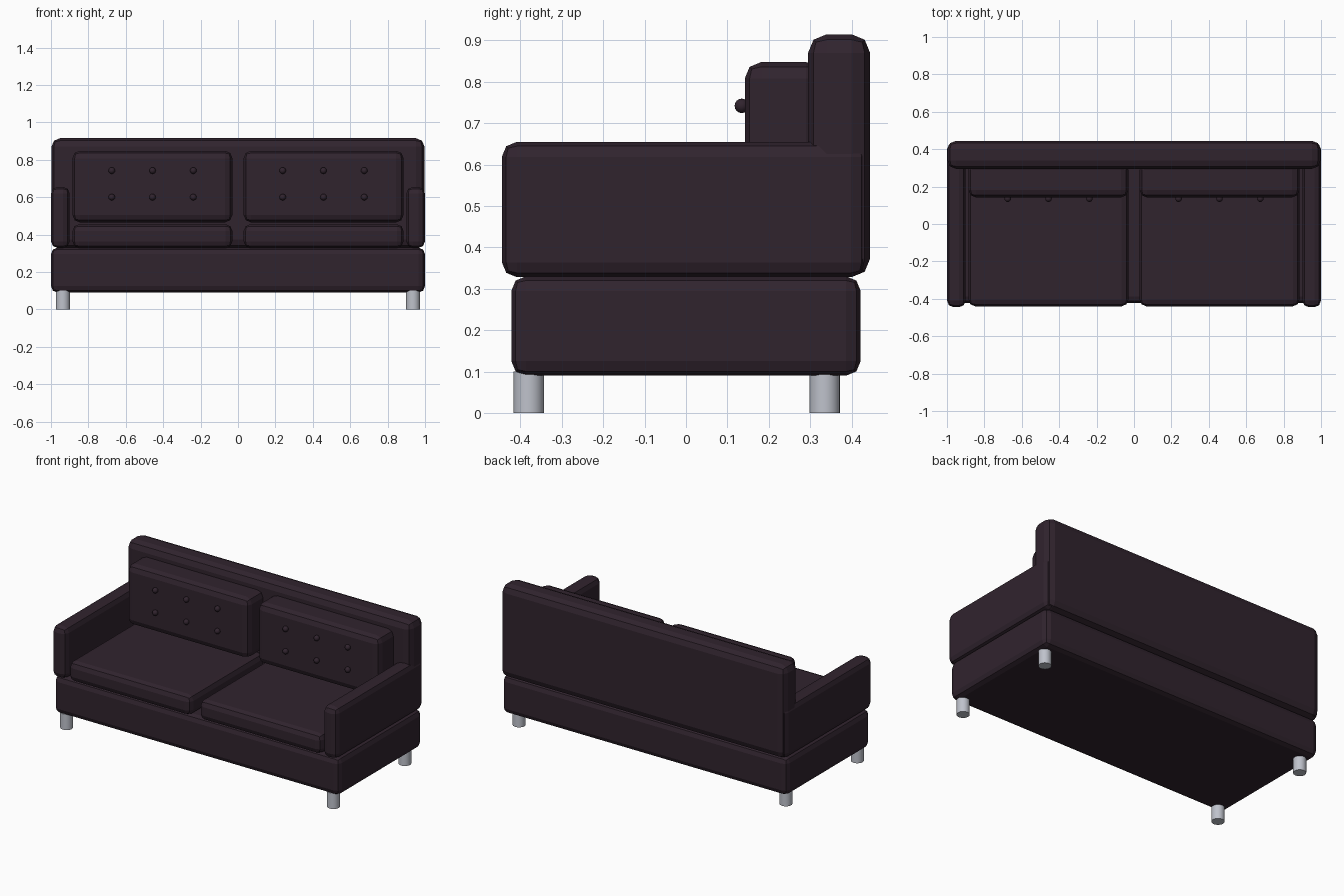
import bpy, math

if "Cube" in bpy.data.objects:
    bpy.data.objects.remove(bpy.data.objects["Cube"])


def material(name, rgb):
    m = bpy.data.materials.new(name)
    m.diffuse_color = (*rgb, 1)
    m.use_nodes = True
    m.node_tree.nodes["Principled BSDF"].inputs["Base Color"].default_value = m.diffuse_color
    return m


LEATHER = material("dark plum leather", (0.030, 0.017, 0.027))
METAL = material("brushed metal", (0.52, 0.54, 0.60))


def finish(name, mat):
    ob = bpy.context.object
    ob.name = name
    ob.data.materials.append(mat)
    return ob


def padded_box(name, x, y, z, bevel):
    """Upholstered block given by its (min, max) extents, with chunky rounded edges."""
    bpy.ops.mesh.primitive_cube_add(size=1, location=[sum(r) / 2 for r in (x, y, z)])
    ob = finish(name, LEATHER)
    ob.scale = [r[1] - r[0] for r in (x, y, z)]
    bpy.ops.object.transform_apply(location=False, rotation=False, scale=True)
    mod = ob.modifiers.new("rounding", 'BEVEL')
    mod.width = bevel
    mod.segments = 2
    return ob


# Base and backrest
padded_box("base", (-1, 1), (-0.422, 0.422), (0.09, 0.33), 0.035)
padded_box("backrest", (-0.997, 0.997), (0.295, 0.445), (0.328, 0.915), 0.045)

for side, s in (("left", -1), ("right", 1)):
    # Armrests
    padded_box(side + "_armrest", sorted((s * 0.90, s * 1.0)), (-0.445, 0.435),
               (0.328, 0.655), 0.036)

    # Seat and back cushions
    span = sorted((s * 0.03, s * 0.885))
    padded_box(side + "_seat_cushion", span, (-0.44, 0.32), (0.328, 0.455), 0.036)
    padded_box(side + "_back_cushion", span, (0.142, 0.33), (0.465, 0.848), 0.04)

    # Tufting buttons on the back cushion
    for col in (-1, 0, 1):
        for row in (0.60, 0.742):
            bpy.ops.mesh.primitive_uv_sphere_add(
                segments=12, ring_count=8, radius=0.0175,
                location=(s * 0.457 + col * 0.218, 0.135, row))
            finish(side + "_button", LEATHER)
            bpy.ops.object.shade_smooth()

    # Legs
    for end, y in (("front", -0.38), ("back", 0.335)):
        bpy.ops.mesh.primitive_cylinder_add(
            vertices=24, radius=0.037, depth=0.10, location=(s * 0.936, y, 0.05))
        finish(f"{side}_{end}_leg", METAL)
        bpy.ops.object.shade_smooth_by_angle(angle=math.radians(40))
